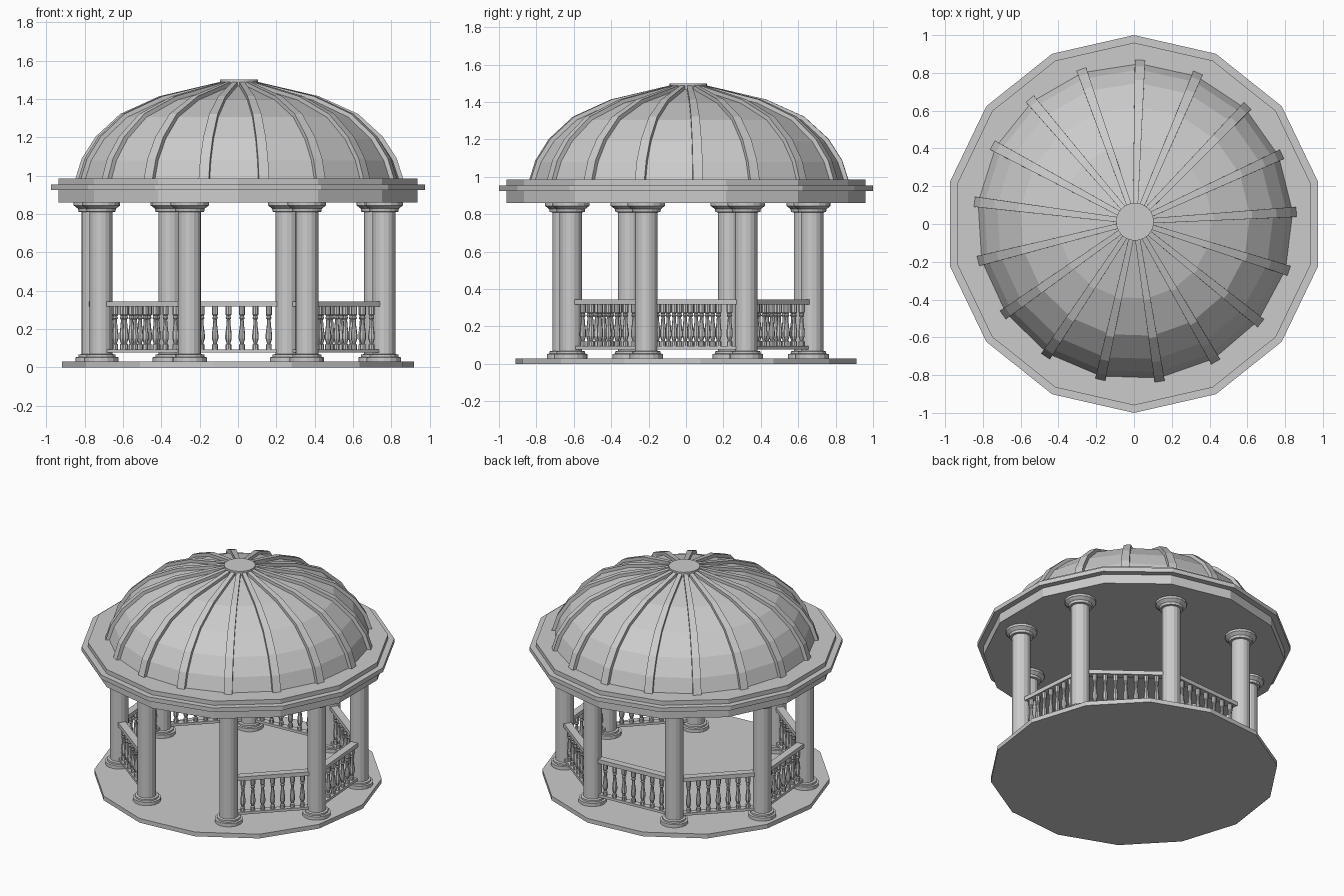
import bpy, bmesh, math
from math import sin, cos, pi, radians
from mathutils import Vector, Matrix

if "Cube" in bpy.data.objects:
    bpy.data.objects.remove(bpy.data.objects["Cube"])


def finish(bm, name):
    bmesh.ops.recalc_face_normals(bm, faces=bm.faces)
    me = bpy.data.meshes.new(name)
    bm.to_mesh(me)
    bm.free()
    ob = bpy.data.objects.new(name, me)
    bpy.context.collection.objects.link(ob)
    return ob


def lathe(bm, profile, sides, origin=(0, 0, 0), start=0.0):
    """Closed solid of revolution from (radius, z) points."""
    o = Vector(origin)
    rings = []
    for r, z in profile:
        rings.append([bm.verts.new(o + Vector((r * cos(start + 2 * pi * i / sides),
                                               r * sin(start + 2 * pi * i / sides), z)))
                      for i in range(sides)])
    for a, b in zip(rings, rings[1:]):
        for i in range(sides):
            j = (i + 1) % sides
            bm.faces.new((a[i], a[j], b[j], b[i]))
    bm.faces.new(rings[0][::-1])
    bm.faces.new(rings[-1])


def box(bm, centre, size, angle):
    m = Matrix.Translation(centre) @ Matrix.Rotation(angle, 4, 'Z') @ Matrix.Diagonal((*size, 1))
    bmesh.ops.create_cube(bm, size=1, matrix=m)


# Floor slab
bm = bmesh.new()
lathe(bm, [(0.92, 0), (0.92, 0.03)], 14, start=radians(-98))
finish(bm, "floor_slab")

# Stepped roof ring
bm = bmesh.new()
lathe(bm, [(0.96, 0.86), (0.96, 0.925), (1.0, 0.925), (1.0, 0.955),
           (0.96, 0.955), (0.96, 0.985)], 14, start=pi / 2)
finish(bm, "roof_cornice")

# Faceted dome
RIBS = 17
DOME_C = Vector((0.005, 0.012, 0))
dome = [(0.84, 0.975), (0.805, 1.08), (0.735, 1.19), (0.61, 1.305), (0.41, 1.395), (0.09, 1.47)]
rib0 = radians(88.2)
bm = bmesh.new()
lathe(bm, dome, RIBS, DOME_C, rib0)
finish(bm, "dome")

# Dome ribs, tapering to the crown
bm = bmesh.new()
for k in range(RIBS):
    a = rib0 + 2 * pi * k / RIBS
    rad, tan = Vector((cos(a), sin(a), 0)), Vector((-sin(a), cos(a), 0))
    secs = []
    for i, (r, z) in enumerate(dome):
        p, q = dome[max(i - 1, 0)], dome[min(i + 1, len(dome) - 1)]
        n = Vector((q[1] - p[1], p[0] - q[0])).normalized()
        w = 0.012 + 0.015 * r / 0.84
        pts = []
        for off, s in ((-0.015, -1), (-0.015, 1), (0.02, 1), (0.02, -1)):
            up = 0 if i == 0 else n.y * off
            pts.append(bm.verts.new(DOME_C + rad * (r + n.x * off) + tan * (s * w)
                                    + Vector((0, 0, z + up))))
        secs.append(pts)
    for s, t in zip(secs, secs[1:]):
        for i in range(4):
            j = (i + 1) % 4
            bm.faces.new((s[i], s[j], t[j], t[i]))
    bm.faces.new(secs[0])
    bm.faces.new(secs[-1])
finish(bm, "dome_ribs")

# Crown disc
bm = bmesh.new()
lathe(bm, [(0.1, 1.46), (0.1, 1.5)], 24, DOME_C)
finish(bm, "crown_disc")

# Eight columns on a slightly oval ring
col_profile = [(0.09, 0.03), (0.09, 0.053), (0.076, 0.055), (0.076, 0.067), (0.06, 0.07),
               (0.06, 0.81), (0.075, 0.812), (0.078, 0.828), (0.1, 0.845), (0.1, 0.865)]
spots = []
for k in range(8):
    a = radians(26.5 + 45 * k)
    spots.append(Vector((0.80 * cos(a) + 0.002, 0.70 * sin(a) + 0.01, 0)))
for k, s in enumerate(spots):
    bm = bmesh.new()
    lathe(bm, col_profile, 16, s)
    finish(bm, f"column_{k + 1}")

# Railings between columns, front bay left open
bal_profile = [(0.015, 0.09), (0.015, 0.12), (0.009, 0.125), (0.017, 0.15), (0.017, 0.17),
               (0.011, 0.22), (0.009, 0.25), (0.015, 0.258), (0.01, 0.268),
               (0.016, 0.275), (0.016, 0.32)]
for k in range(8):
    if k == 5:
        continue
    p, q = spots[k], spots[(k + 1) % 8]
    d = q - p
    ang, length = math.atan2(d.y, d.x), d.length - 0.1
    mid = (p + q) / 2
    bm = bmesh.new()
    box(bm, mid + Vector((0, 0, 0.331)), (length, 0.05, 0.028), ang)
    box(bm, mid + Vector((0, 0, 0.086)), (length, 0.04, 0.018), ang)
    n = 7
    for i in range(n):
        t = (i + 0.5) / n - 0.5
        lathe(bm, bal_profile, 8, mid + d.normalized() * (t * (length - 0.02)), ang)
    finish(bm, f"railing_{k + 1}")
